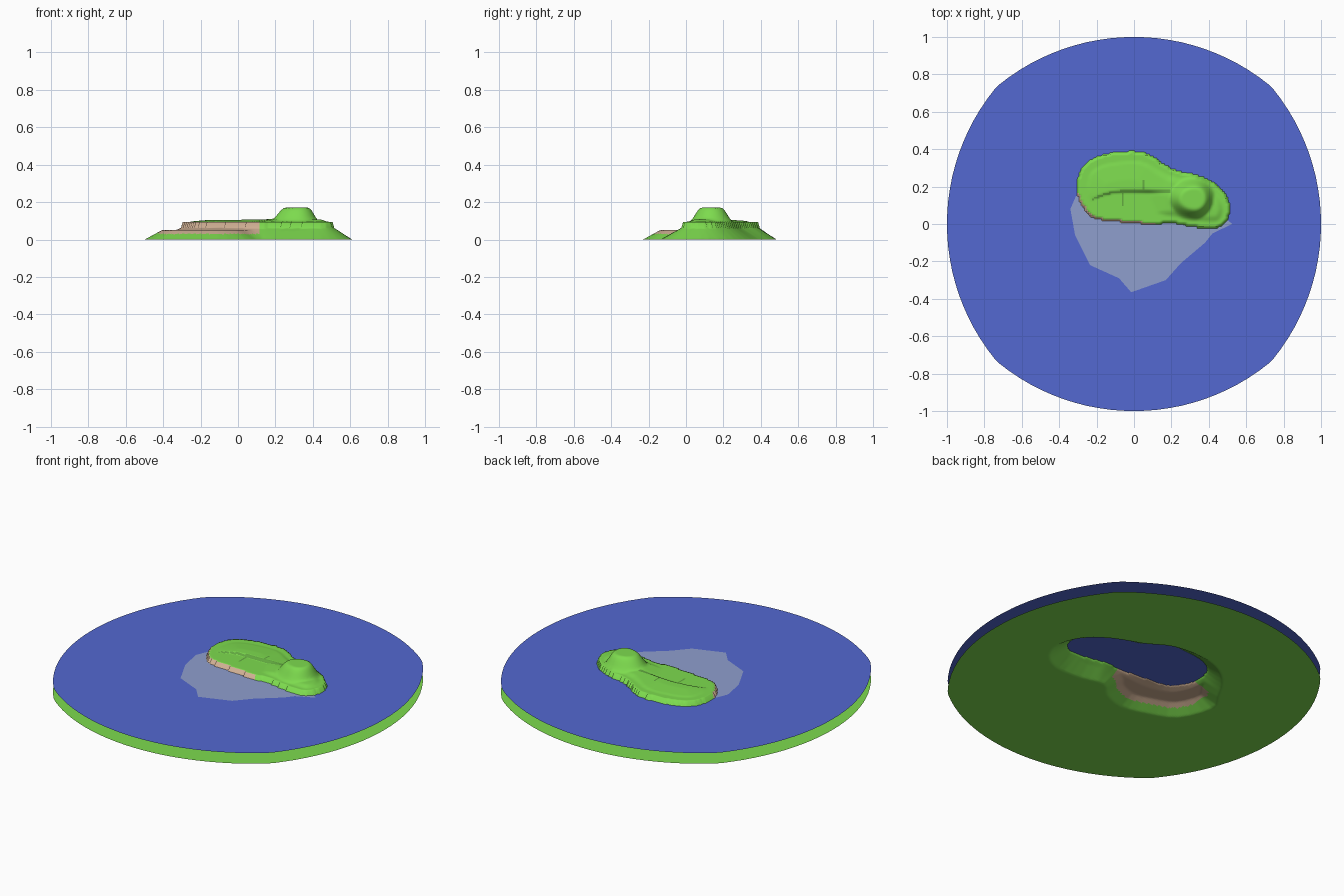
import bpy, bmesh, math
from mathutils import Vector

if "Cube" in bpy.data.objects:
    bpy.data.objects.remove(bpy.data.objects["Cube"])

WATER_Z = 0.065


def material(name, rgb):
    linear = [((c / 255 + 0.055) / 1.055) ** 2.4 for c in rgb] + [1]
    mat = bpy.data.materials.new(name)
    mat.use_nodes = True
    mat.diffuse_color = linear
    mat.node_tree.nodes["Principled BSDF"].inputs["Base Color"].default_value = linear
    return mat


grass = material("grass green", (125, 219, 78))
sand = material("sand beige", (208, 176, 148))
path = material("path dark green", (98, 170, 64))
water_blue = material("water blue", (83, 104, 209))
shallow_blue = material("shallow water grey blue", (143, 159, 206))


def finish(bm, name, mats, smooth=False):
    bm.normal_update()
    for f in bm.faces:
        if f.normal.z < 0:
            f.normal_flip()
        f.smooth = smooth
    mesh = bpy.data.meshes.new(name)
    bm.to_mesh(mesh)
    bm.free()
    for m in mats:
        mesh.materials.append(m)
    obj = bpy.data.objects.new(name, mesh)
    bpy.context.collection.objects.link(obj)
    return obj


def rounded(points, steps=3):
    """Closed smooth curve through the given points."""
    pts = [Vector(p) for p in points]
    n, out = len(pts), []
    for i in range(n):
        a, b, c, d = (pts[(i + k) % n] for k in (-1, 0, 1, 2))
        for s in range(steps):
            t = s / steps
            out.append(b + (c - a) * t / 2 + (2 * a - 5 * b + 4 * c - d) * t * t / 2
                       + (3 * b - a - 3 * c + d) * t ** 3 / 2)
    return out


def inside_distance(x, y, poly):
    """Distance to the outline, positive inside and negative outside."""
    best, inside = 9.0, False
    ax, ay = poly[-1]
    for bx, by in poly:
        dx, dy = bx - ax, by - ay
        t = ((x - ax) * dx + (y - ay) * dy) / (dx * dx + dy * dy)
        t = min(1, max(0, t))
        best = min(best, math.hypot(x - ax - t * dx, y - ay - t * dy))
        if (ay > y) != (by > y) and x < ax + dx * (y - ay) / dy:
            inside = not inside
        ax, ay = bx, by
    return best if inside else -best


def ease(t):
    t = min(1, max(0, t))
    return t * t * (3 - 2 * t)


def ramp(t, knots):
    for (a, u), (b, v) in zip(knots, knots[1:]):
        if t < b:
            return u + (v - u) * (t - a) / (b - a)
    return knots[-1][1]


# Outlines of the island: at the sea bed, at the waterline
bed_line = [tuple(p) for p in rounded([
    (-.5, .08), (-.42, -.12), (-.25, -.2), (-.1, -.23), (.04, -.18), (.13, -.1),
    (.28, -.13), (.45, -.13), (.57, -.05), (.61, .08), (.55, .22), (.42, .32),
    (.25, .39), (.1, .47), (-.1, .48), (-.25, .43), (-.36, .33), (-.44, .2)])]
shore_line = [tuple(p) for p in rounded([
    (-.3, .17), (-.285, .28), (-.23, .34), (-.13, .375), (.05, .38), (.2, .29),
    (.33, .26), (.42, .22), (.49, .15), (.51, .07), (.48, 0), (.42, -.02),
    (.3, -.01), (.2, .01), (.1, 0), (0, .01), (-.2, .03), (-.26, .08)])]
HILL = [(0, WATER_Z), (.02, .082), (.06, .098), (.15, .105)]


def ledge_y(x):
    return .18 - 1.5 * max(0, -.05 - x) ** 2


def height(x, y):
    bed = inside_distance(x, y, bed_line)
    if bed <= 0:
        return 0
    shore = inside_distance(x, y, shore_line)
    if shore < 0:
        return max(WATER_Z * bed / (bed - shore), min(.05, .55 * bed))
    z = ramp(shore, HILL) + .04 * max(0, min(x, .2))
    # low ledge across the meadow
    z -= .015 * ease((ledge_y(x) - y) / .014) * min(1, shore / .05) * ease((.2 - x) / .15)
    # flat-topped peak
    e = math.hypot((x - .325) / (.14 if x < .325 else .1), (y - .135) / .105)
    return max(z, .17 - .075 * ease((e - .5) / .65))


def ground_kind(p):
    x, y, z = p
    if (-.42 < x < .12 and .03 < z < .088
            and y < .03 + min(.14, max(0, -.16 - x))):
        return 1
    along = -.22 < x < .2 and abs(y - ledge_y(x) + .005) < .006
    spur = abs(x + .06) < .006 and .1 < y < .18
    fork = abs(x - .05) < .006 and .17 < y < .24
    return 2 if z > .07 and (along or spur or fork) else 0


def disc_outline():
    """Four shallow arcs meeting at soft diagonal corners."""
    corner, radius = .735, 1.147
    half = math.asin(corner / radius) * .97
    pts = []
    for q in range(4):
        for i in range(25):
            a = half * (i / 12 - 1)
            r = Vector((radius * math.cos(a) - radius + 1, radius * math.sin(a)))
            c, s = math.cos(q * math.pi / 2), math.sin(q * math.pi / 2)
            pts.append((r.x * c - r.y * s, r.x * s + r.y * c))
    return pts


# Sea bed and island as one sculpted sheet
bm = bmesh.new()
bmesh.ops.create_grid(bm, x_segments=120, y_segments=80, size=1)
for v in bm.verts:
    v.co.x = .055 + .6 * v.co.x
    v.co.y = .125 + .4 * v.co.y
    v.co.z = height(v.co.x, v.co.y)
for f in bm.faces:
    f.material_index = ground_kind(f.calc_center_median())
inner = [e for e in bm.edges if e.is_boundary]
rim = [bm.verts.new((x, y, 0)) for x, y in disc_outline()]
outer = [bm.edges.new((rim[i - 1], rim[i])) for i in range(len(rim))]
bmesh.ops.triangle_fill(bm, edges=inner + outer, use_beauty=True)
finish(bm, "island_and_sea_bed", [grass, sand, path], smooth=True)


def sheet(name, points, z, mat):
    bm = bmesh.new()
    bm.faces.new([bm.verts.new((x, y, z)) for x, y in points])
    return finish(bm, name, [mat])


# Water surface and the pale shallows in front of the beach
sheet("water_surface", disc_outline(), WATER_Z, water_blue)
shallows = [(-.34, .08), (-.315, -.06), (-.235, -.22), (-.08, -.29), (-.015, -.365),
            (.17, -.3), (.25, -.21), (.38, -.1), (.42, -.05), (.525, 0), (.48, .04),
            (.2, .1), (-.2, .14), (-.31, .15)]
sheet("shallow_water", shallows, WATER_Z + .0015, shallow_blue)
